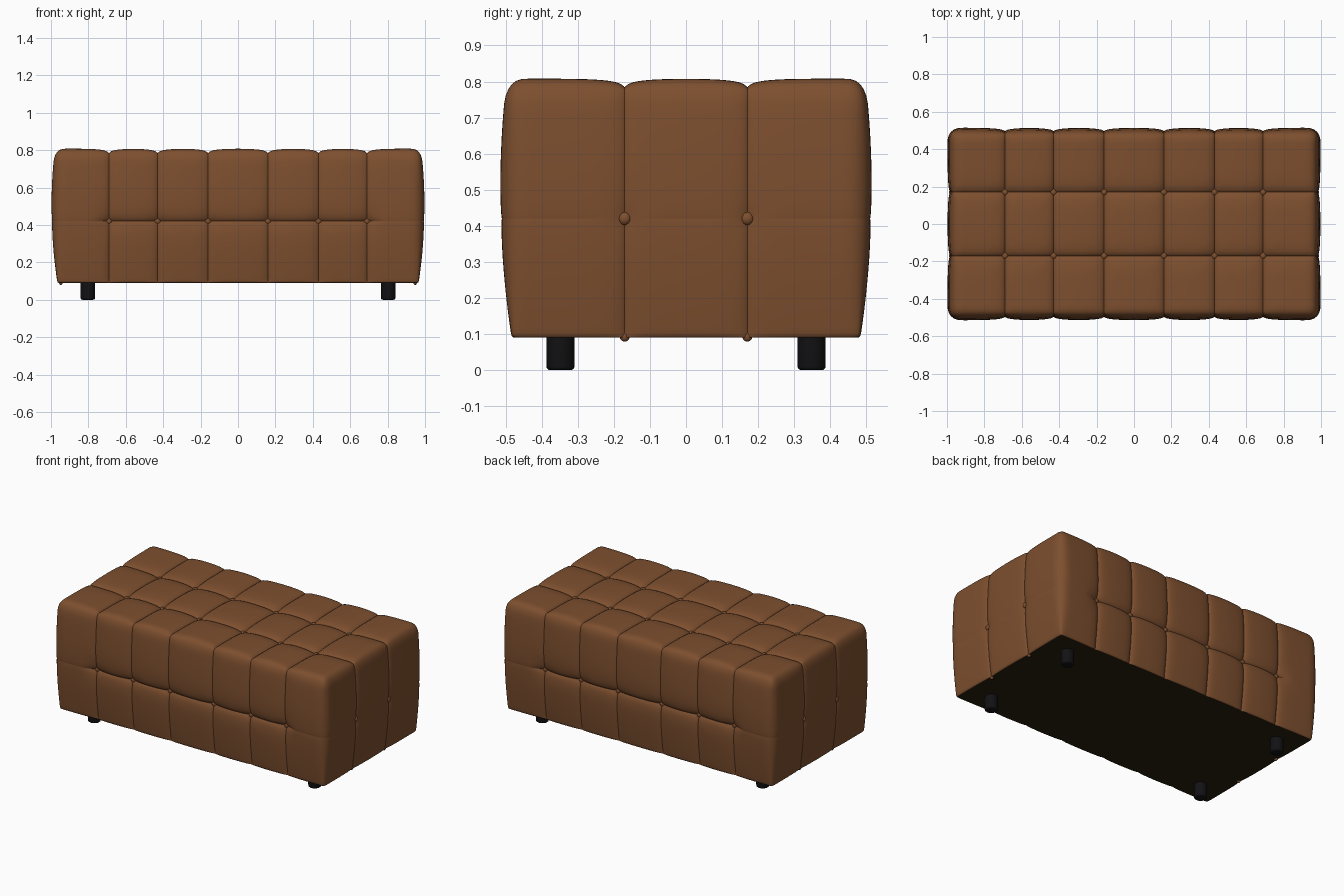
import bpy, bmesh, math
from mathutils import Vector

if "Cube" in bpy.data.objects:
    bpy.data.objects.remove(bpy.data.objects["Cube"])

SX = [-0.69, -0.43, -0.16, 0.16, 0.43, 0.69]   # seams across the length
SY = [-0.17, 0.17]                             # seams across the depth
SZ = [0.42]                                    # seam around the sides
HX, HY, Z0, Z1 = 0.997, 0.515, 0.08, 0.808


def material(name, rgb):
    m = bpy.data.materials.new(name)
    m.diffuse_color = (*rgb, 1)
    m.use_nodes = True
    m.node_tree.nodes["Principled BSDF"].inputs["Base Color"].default_value = m.diffuse_color
    return m


leather = material("brown leather", (0.205, 0.078, 0.028))
cloth = material("dark underside cloth", (0.022, 0.014, 0.004))
black = material("black leg", (0.006, 0.006, 0.007))


def finish(bm, name, mats, angle=50):
    me = bpy.data.meshes.new(name)
    bm.to_mesh(me)
    bm.free()
    ob = bpy.data.objects.new(name, me)
    bpy.context.collection.objects.link(ob)
    for m in mats:
        me.materials.append(m)
    bpy.ops.object.select_all(action='DESELECT')
    ob.select_set(True)
    bpy.context.view_layer.objects.active = ob
    bpy.ops.object.shade_smooth_by_angle(angle=math.radians(angle))
    return ob


def spaced(breaks, n):
    # grid lines that crowd towards the seams
    out = []
    for a, b in zip(breaks, breaks[1:]):
        out += [a + (b - a) * (0.5 - 0.5 * math.cos(math.pi * i / n)) for i in range(n)]
    return out + [breaks[-1]]


def near(v, seams):
    return min(abs(v - s) for s in seams)


def groove(d):
    return 0.016 * math.exp(-d / 0.045) + 0.008 * math.exp(-d / 0.008)


def tuft(u, v, us, vs, ku=1.0, kv=1.0, pit=0.022):
    # depth of the quilting: two seam directions and a pit at each crossing
    du, dv = near(u, us), near(v, vs)
    return max(ku * groove(du), kv * groove(dv)) + pit * math.exp(-math.hypot(du, dv) / 0.04)


def side_taper(z):
    return 0.033 * ((z - 0.5) / 0.42) ** 2


def top_in(x, y):
    return tuft(x, y, SX, SY)


def front_in(x, z):
    fade = 1 if abs(x) < 0.69 else max(0.15, 1 - (abs(x) - 0.69) / 0.1)
    return tuft(x, z, SX, SZ, 0.75, 0.9 * fade) + side_taper(z)


def end_in(y, z):
    return tuft(y, z, SY, SZ, 0.6, 0.12, 0.008) + side_taper(z)


# --- upholstered body: gridded box, rounded, then quilted ---
axes = [spaced([-HX] + SX + [HX], 14),
        spaced([-HY] + SY + [HY], 18),
        spaced([Z0] + SZ + [Z1], 18)]
bm = bmesh.new()
for a in range(3):
    b, c = (a + 1) % 3, (a + 2) % 3
    for end in (0, -1):
        rows = []
        for u in axes[b]:
            row = []
            for v in axes[c]:
                p = Vector()
                p[a], p[b], p[c] = axes[a][end], u, v
                row.append(bm.verts.new(p))
            rows.append(row)
        for r, s in zip(rows, rows[1:]):
            for i in range(len(r) - 1):
                q = [r[i], s[i], s[i + 1], r[i + 1]]
                f = bm.faces.new(q if end else q[::-1])
                f.material_index = int(a == 2 and end == 0)
bmesh.ops.remove_doubles(bm, verts=bm.verts[:], dist=1e-5)
for v in bm.verts:
    p = v.co.copy()
    R = Vector((0.07, 0.07, 0.07 if p.z > 0.4 else 0.02))
    c = Vector((max(-HX + R.x, min(HX - R.x, p.x)),
                max(-HY + R.y, min(HY - R.y, p.y)),
                max(Z0 + R.z, min(Z1 - R.z, p.z))))
    n = Vector([(p[i] - c[i]) / R[i] for i in range(3)]).normalized()
    q = c + Vector([n[i] * R[i] for i in range(3)])
    x, y, z = q
    q.x -= n.x * abs(n.x) * end_in(y, z)
    q.y -= n.y * abs(n.y) * front_in(x, z)
    q.z -= n.z * abs(n.z) * (top_in(x, y) if n.z > 0 else 0.01)
    v.co = q
finish(bm, "tufted_body", [leather, cloth], 60)


# --- buttons at the seam crossings ---
def button(bm, pos, axis, r=0.018):
    s = [r, r, r]
    s[axis] = r * 0.7
    res = bmesh.ops.create_uvsphere(bm, u_segments=14, v_segments=8, radius=1)
    for v in res["verts"]:
        v.co = Vector([v.co[i] * s[i] + pos[i] for i in range(3)])


bm = bmesh.new()
for x in SX:
    for y in SY:
        button(bm, (x, y, Z1 - top_in(x, y) + 0.006), 2)
    for sgn in (-1, 1):
        button(bm, (x, sgn * (HY - front_in(x, SZ[0]) + 0.004), SZ[0]), 1)
for sgn in (-1, 1):
    for y in SY:
        button(bm, (sgn * (HX - end_in(y, SZ[0]) + 0.003), y, SZ[0]), 0)
        # small seam ends tucked under the lower edge
        button(bm, (sgn * (HX - 0.05), y, Z0 + 0.013), 0, 0.014)
finish(bm, "buttons", [leather])

# --- four short legs ---
for sx, nx in ((-1, "left"), (1, "right")):
    for sy, ny in ((-1, "front"), (1, "back")):
        bm = bmesh.new()
        bmesh.ops.create_cone(bm, cap_ends=True, segments=24, radius1=0.039,
                              radius2=0.039, depth=0.11)
        rim = [e for e in bm.edges if all(v.co.z < 0 for v in e.verts)]
        bmesh.ops.bevel(bm, geom=rim, offset=0.01, segments=3, affect='EDGES', profile=0.5)
        bmesh.ops.translate(bm, verts=bm.verts[:], vec=(sx * 0.803, sy * 0.348, 0.055))
        finish(bm, f"{ny}_{nx}_leg", [black])
